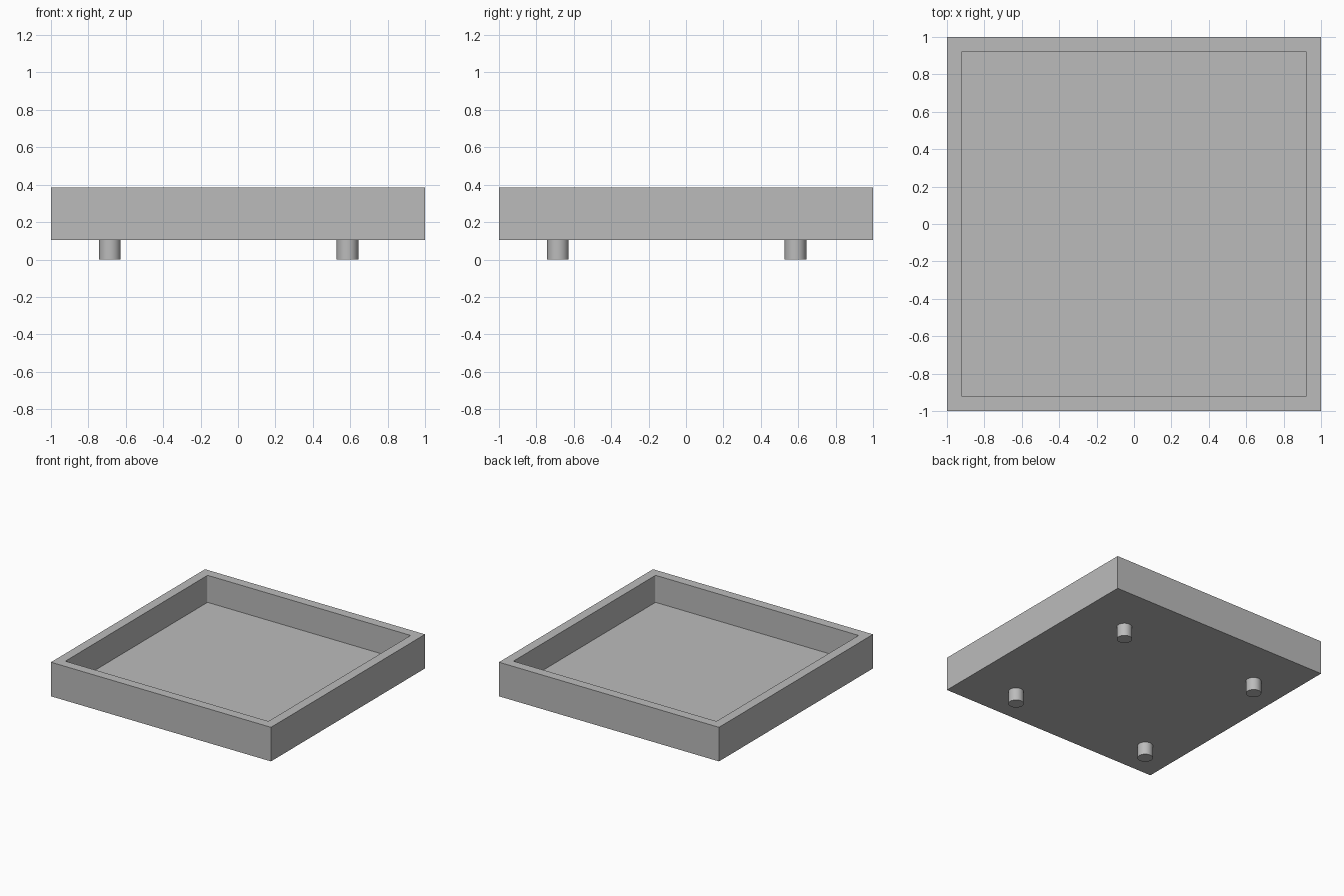
import bpy
import bmesh

if "Cube" in bpy.data.objects:
    bpy.data.objects.remove(bpy.data.objects["Cube"])

BOTTOM, TOP, FLOOR = 0.105, 0.385, 0.163
INNER = 0.923
FILLET = 0.01

grey = bpy.data.materials.new("plain grey")
grey.use_nodes = True
colour = (0.5, 0.5, 0.5, 1)
grey.diffuse_color = colour
grey.node_tree.nodes["Principled BSDF"].inputs["Base Color"].default_value = colour


def box(bm, half, z0, z1):
    """Add a square block and return its vertices."""
    verts = bmesh.ops.create_cube(bm, size=1)["verts"]
    for v in verts:
        v.co = (v.co.x * 2 * half, v.co.y * 2 * half, z0 if v.co.z < 0 else z1)
    return verts


def make_object(name, bm):
    mesh = bpy.data.meshes.new(name)
    bm.to_mesh(mesh)
    bm.free()
    mesh.materials.append(grey)
    obj = bpy.data.objects.new(name, mesh)
    bpy.context.collection.objects.link(obj)
    return obj


# Tray block
bm = bmesh.new()
box(bm, 1, BOTTOM, TOP)
tray = make_object("tray", bm)

# Recess cutter with lightly rounded upright corners
bm = bmesh.new()
box(bm, INNER, FLOOR, TOP + 0.2)
upright = [e for e in bm.edges if abs(e.verts[0].co.z - e.verts[1].co.z) > 0.1]
bmesh.ops.bevel(bm, geom=upright, offset=FILLET, segments=4, profile=0.5, affect="EDGES")
cutter = make_object("recess_cutter", bm)
cutter.hide_render = True
cutter.hide_set(True)

recess = tray.modifiers.new("recess", "BOOLEAN")
recess.operation = "DIFFERENCE"
recess.solver = "EXACT"
recess.object = cutter

# Round feet, set slightly off centre under the tray
for side, x in (("right", -0.685), ("left", 0.585)):
    for end, y in (("front", -0.685), ("back", 0.585)):
        bpy.ops.mesh.primitive_cylinder_add(
            vertices=32, radius=0.058, depth=BOTTOM, location=(x, y, BOTTOM / 2))
        foot = bpy.context.object
        foot.name = f"{end}_{side}_foot"
        foot.data.materials.append(grey)
        bpy.ops.object.shade_smooth_by_angle()
